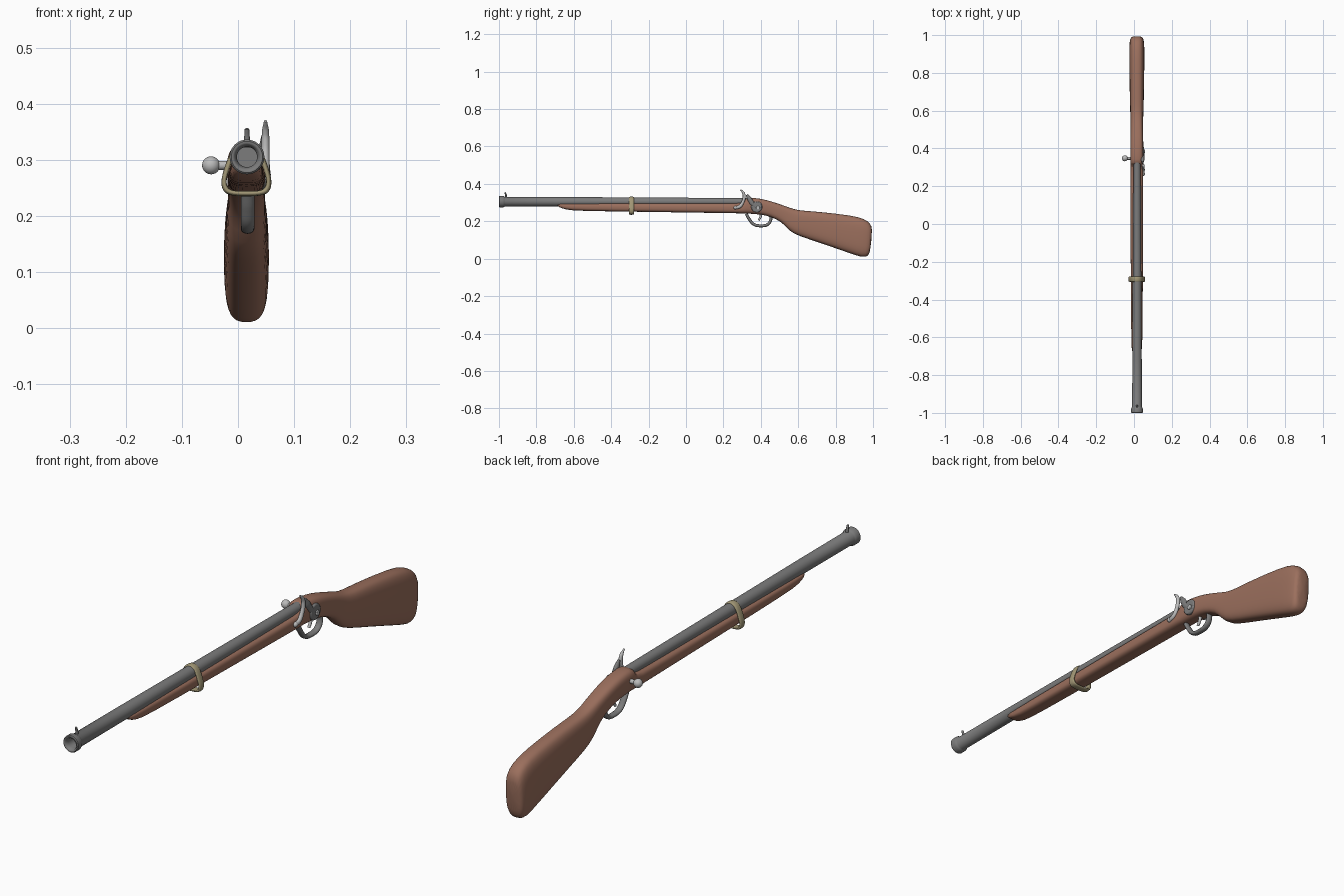
import bpy, bmesh, math

if "Cube" in bpy.data.objects:
    bpy.data.objects.remove(bpy.data.objects["Cube"])

CX, BZ = 0.016, 0.305  # barrel axis


def mat(name, rgb):
    m = bpy.data.materials.new(name)
    m.diffuse_color = (*rgb, 1)
    m.use_nodes = True
    m.node_tree.nodes["Principled BSDF"].inputs["Base Color"].default_value = m.diffuse_color
    return m


WOOD = mat("wood", (0.33, 0.16, 0.11))
STEEL = mat("steel", (0.2, 0.2, 0.2))
SILVER = mat("silver", (0.5, 0.5, 0.5))
BRASS = mat("brass", (0.36, 0.31, 0.18))


def finish(ob, m, angle=40):
    ob.data.materials.clear()
    ob.data.materials.append(m)
    bpy.ops.object.select_all(action='DESELECT')
    ob.select_set(True)
    bpy.context.view_layer.objects.active = ob
    bpy.ops.object.shade_smooth_by_angle(angle=math.radians(angle))
    return ob


def loft(name, rings, m, closed=False, caps=True, angle=40):
    """Skin a list of equal-length point rings."""
    bm = bmesh.new()
    vs = [[bm.verts.new(p) for p in r] for r in rings]
    n = len(rings[0])
    pairs = list(zip(vs, vs[1:])) + ([(vs[-1], vs[0])] if closed else [])
    for a, b in pairs:
        for i in range(n):
            bm.faces.new((a[i], a[(i + 1) % n], b[(i + 1) % n], b[i]))
    if caps and not closed:
        bm.faces.new(vs[0])
        bm.faces.new(vs[-1])
    bmesh.ops.recalc_face_normals(bm, faces=bm.faces)
    me = bpy.data.meshes.new(name)
    bm.to_mesh(me)
    bm.free()
    ob = bpy.data.objects.new(name, me)
    bpy.context.collection.objects.link(ob)
    return finish(ob, m, angle)


def lathe_y(name, profile, x, z, m, n=32):
    rings = [[(x + r * math.cos(2 * math.pi * i / n), y, z + r * math.sin(2 * math.pi * i / n))
              for i in range(n)] for r, y in profile]
    return loft(name, rings, m)


def tube(name, pts, x, m, sx=1.0):
    """Smooth tube through (y, z, radius) points in a plane of constant x."""
    cu = bpy.data.curves.new(name, 'CURVE')
    cu.dimensions = '3D'
    cu.bevel_depth = 1
    cu.bevel_resolution = 4
    cu.use_fill_caps = True
    cu.resolution_u = 6
    sp = cu.splines.new('BEZIER')
    sp.bezier_points.add(len(pts) - 1)
    for bp, (y, z, r) in zip(sp.bezier_points, pts):
        bp.co = (0, y, z)
        bp.radius = r
        bp.handle_left_type = bp.handle_right_type = 'AUTO'
    ob = bpy.data.objects.new(name, cu)
    bpy.context.collection.objects.link(ob)
    bpy.ops.object.select_all(action='DESELECT')
    ob.select_set(True)
    bpy.context.view_layer.objects.active = ob
    bpy.ops.object.convert(target='MESH')
    ob = bpy.context.object
    ob.location.x = x
    ob.scale.x = sx
    return finish(ob, m)


def cyl_x(name, x0, x1, y, z, r, m):
    bpy.ops.mesh.primitive_cylinder_add(vertices=24, radius=r, depth=x1 - x0,
                                        location=((x0 + x1) / 2, y, z), rotation=(0, math.pi / 2, 0))
    ob = bpy.context.object
    ob.name = name
    bv = ob.modifiers.new("bevel", 'BEVEL')
    bv.width, bv.segments = min(r, x1 - x0) * 0.25, 2
    return finish(ob, m)


def ball(name, loc, r, m):
    bpy.ops.mesh.primitive_uv_sphere_add(segments=24, ring_count=14, radius=r, location=loc)
    bpy.context.object.name = name
    return finish(bpy.context.object, m)


# Stock: (y top, z top, y bottom, z bottom, half width)
SECTIONS = [
    (-0.695, 0.293, -0.685, 0.277, 0.022), (-0.68, 0.296, -0.64, 0.261, 0.028),
    (-0.60, 0.297, -0.58, 0.255, 0.030), (-0.2, 0.297, -0.2, 0.250, 0.033),
    (0.25, 0.297, 0.25, 0.243, 0.034), (0.312, 0.298, 0.312, 0.242, 0.034),
    (0.318, 0.324, 0.318, 0.241, 0.035), (0.335, 0.328, 0.335, 0.241, 0.035),
    (0.40, 0.322, 0.40, 0.236, 0.035), (0.46, 0.306, 0.45, 0.226, 0.034),
    (0.53, 0.282, 0.515, 0.196, 0.033), (0.575, 0.265, 0.55, 0.148, 0.034),
    (0.62, 0.257, 0.60, 0.122, 0.036), (0.70, 0.253, 0.70, 0.090, 0.038),
    (0.89, 0.232, 0.88, 0.027, 0.041), (0.955, 0.214, 0.945, 0.004, 0.040),
    (0.985, 0.190, 0.975, 0.013, 0.036), (0.998, 0.160, 0.985, 0.040, 0.027)]
rings = []
for yt, zt, yb, zb, w in SECTIONS:
    ring = []
    for i in range(20):
        a = 2 * math.pi * i / 20
        c, s = math.cos(a), math.sin(a)
        u = math.copysign(abs(c) ** 0.65, c)
        v = (1 + math.copysign(abs(s) ** 0.65, s)) / 2
        ring.append((0.015 + w * u, yb + (yt - yb) * v, zb + (zt - zb) * v))
    rings.append(ring)
stock = loft("stock", rings, WOOD, angle=60)
sub = stock.modifiers.new("smooth", 'SUBSURF')
sub.levels = sub.render_levels = 1

# Barrel with flared muzzle and hollow bore
lathe_y("barrel", [(0.018, -0.93), (0.018, -0.985), (0.022, -0.998), (0.025, -1.0), (0.028, -1.0),
                   (0.031, -0.997), (0.031, -0.978), (0.028, -0.972), (0.0255, -0.968),
                   (0.025, -0.7), (0.019, 0.33)], CX, BZ, STEEL)

# Front sight
tube("front_sight", [(-0.962, 0.322, 0.006), (-0.963, 0.34, 0.005), (-0.968, 0.355, 0.004)], CX, STEEL)

# Barrel band: rounded pear-shaped loop around barrel and fore-end
HALF = [(0.0, 0.334), (0.018, 0.328), (0.030, 0.312), (0.040, 0.285), (0.046, 0.262),
        (0.043, 0.245), (0.033, 0.236), (0.0, 0.234)]
loop = HALF + [(-x, z) for x, z in HALF[-2:0:-1]]
bands = []
mid = 0.278
for x, z in loop:
    d = math.hypot(x, z - mid)
    nx, nz = x / d, (z - mid) / d
    t = 0.0105
    bands.append([(CX - 0.001 + x - nx * k, -0.292 + dy, z - nz * k) for k, dy in
                  [(0, -0.008), (0, 0.008), (t * .3, 0.014), (t * .8, 0.014),
                   (t, 0.009), (t, -0.009), (t * .8, -0.014), (t * .3, -0.014)]])
band = loft("barrel_band", bands, BRASS, closed=True, angle=60)
sub = band.modifiers.new("smooth", 'SUBSURF')
sub.levels = sub.render_levels = 2

# Bolt knob on the left
cyl_x("knob_stem", -0.04, 0.0, 0.348, 0.290, 0.008, SILVER)
ball("knob", (-0.048, 0.348, 0.290), 0.016, SILVER)

# Lock on the right: round boss, cock and S-shaped striker
cyl_x("lock_boss", 0.035, 0.054, 0.378, 0.277, 0.030, STEEL)
cyl_x("lock_screw", 0.050, 0.058, 0.385, 0.272, 0.010, SILVER)
tube("cock", [(0.375, 0.275, 0.012), (0.352, 0.298, 0.013), (0.338, 0.322, 0.012),
              (0.325, 0.342, 0.006)], 0.046, STEEL, 0.75)
tube("striker", [(0.263, 0.272, 0.008), (0.287, 0.279, 0.009), (0.304, 0.303, 0.008),
                 (0.311, 0.330, 0.008), (0.307, 0.352, 0.007), (0.291, 0.369, 0.003)],
     0.049, SILVER, 0.9)
ball("striker_foot", (0.049, 0.264, 0.273), 0.0095, SILVER)

# Trigger guard and trigger
tube("trigger_guard", [(0.322, 0.240, 0.008), (0.338, 0.212, 0.008), (0.362, 0.184, 0.008),
                       (0.400, 0.176, 0.008), (0.438, 0.184, 0.008), (0.453, 0.208, 0.008),
                       (0.452, 0.232, 0.008)], CX + 0.001, STEEL, 1.5)
tube("trigger", [(0.402, 0.242, 0.007), (0.398, 0.222, 0.006), (0.388, 0.205, 0.005)],
     CX + 0.001, SILVER)
